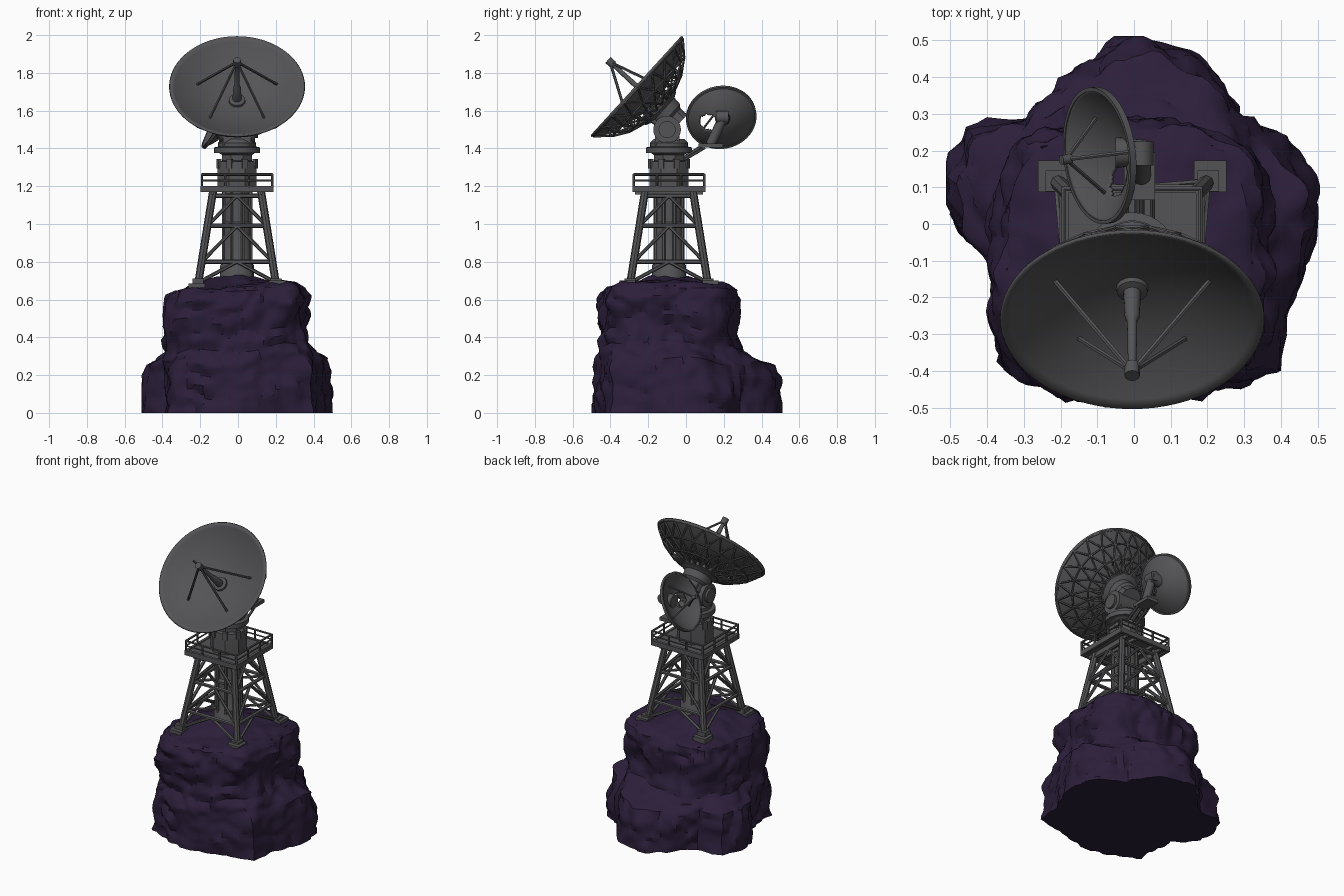
import bpy, bmesh, math
from mathutils import Vector, Matrix, noise

if "Cube" in bpy.data.objects:
    bpy.data.objects.remove(bpy.data.objects["Cube"])

def material(name, col):
    m = bpy.data.materials.new(name)
    m.diffuse_color = (*col, 1)
    m.use_nodes = True
    m.node_tree.nodes["Principled BSDF"].inputs["Base Color"].default_value = m.diffuse_color
    return m

STEEL = material("dark_steel", (0.088, 0.088, 0.093))
ROCK = material("purple_rock", (0.025, 0.0135, 0.043))

def finish(bm, name, mat, angle=35, solid=0):
    bmesh.ops.recalc_face_normals(bm, faces=bm.faces)
    me = bpy.data.meshes.new(name)
    bm.to_mesh(me)
    bm.free()
    me.materials.append(mat)
    ob = bpy.data.objects.new(name, me)
    bpy.context.collection.objects.link(ob)
    bpy.ops.object.select_all(action='DESELECT')
    ob.select_set(True)
    bpy.context.view_layer.objects.active = ob
    bpy.ops.object.shade_smooth_by_angle(angle=math.radians(angle))
    if solid:
        mod = ob.modifiers.new("thickness", 'SOLIDIFY')
        mod.thickness = solid
        mod.offset = 0

def beam(bm, p, q, r, n=6, r2=None):
    p, q = Vector(p), Vector(q)
    d = q - p
    M = Matrix.Translation((p + q) / 2) @ d.to_track_quat('Z', 'Y').to_matrix().to_4x4()
    bmesh.ops.create_cone(bm, cap_ends=True, segments=n, radius1=r,
                          radius2=r if r2 is None else r2, depth=d.length, matrix=M)

def box(bm, c, s, M=None):
    M = (M or Matrix()) @ Matrix.Translation(c) @ Matrix.Diagonal((*s, 1))
    bmesh.ops.create_cube(bm, size=1, matrix=M)

def lathe(bm, prof, n, M=None, turn=0.0):
    """Revolve (radius, z) points around local z; radius 0 becomes a pole."""
    M = M or Matrix()
    rings = []
    for r, z in prof:
        cnt = 1 if r == 0 else n
        rings.append([bm.verts.new(M @ Vector((r * math.cos(turn + 2 * math.pi * i / n),
                      r * math.sin(turn + 2 * math.pi * i / n), z))) for i in range(cnt)])
    for a, b in zip(rings, rings[1:]):
        for i in range(n):
            vs = [a[i % len(a)], a[(i + 1) % len(a)], b[(i + 1) % len(b)], b[i % len(b)]]
            bm.faces.new(list(dict.fromkeys(vs)))

def frame(c, n):
    """Matrix with local z along n and local y leaning upward."""
    z = Vector(n).normalized()
    x = Vector((0, 0, 1)).cross(z).normalized()
    y = z.cross(x)
    return Matrix.Translation(c) @ Matrix((x, y, z)).transposed().to_4x4()

# ---- rock: lobed base blending into a squarish upper boulder
BASE = [.505, .50, .46, .405, .455, .49, .51, .46, .42, .40, .515, .53,
        .49, .395, .42, .52, .50, .49, .49, .485, .50, .555, .48, .475]
LEVELS = [(0, 0, 1), (.10, 0, 1), (.2, .08, 1), (.265, .22, 1), (.305, .7, 1), (.345, .96, .97),
          (.43, 1, .95), (.54, 1, 1), (.60, 1, 1), (.645, 1, .96), (.668, 1, .87), (.685, 1, .6),
          (.715, 1, .3), (.73, 1, .03)]
SEG = 120
bm = bmesh.new()
rows = []
for (z0, t0, s0), (z1, t1, s1) in zip(LEVELS, LEVELS[1:]):
    for k in range(4):
        f = k / 4
        z, t, s = z0 + (z1 - z0) * f, t0 + (t1 - t0) * f, s0 + (s1 - s0) * f
        row = []
        for i in range(SEG):
            a = 2 * math.pi * i / SEG
            u = i / SEG * 24
            j, w = int(u), u - int(u)
            rb = BASE[j] * (1 - w) + BASE[(j + 1) % 24] * w
            ca, sa = math.cos(a), math.sin(a)
            ru = .372 * s / (abs(ca) ** 3.4 + abs(sa) ** 3.4) ** (1 / 3.4)
            low = Vector((rb * ca, rb * sa, 0))
            up = Vector((-.012 + ru * ca, -.09 + ru * sa, 0))
            p = low.lerp(up, t)
            # uneven ledge heights, lumps and creases
            lift = .05 * noise.noise(Vector((ca * 1.7, sa * 1.7, 4))) * math.sin(math.pi * min(z / .64, 1))
            lift += .05 * p.x * t
            q = Vector((p.x, p.y, z))
            amt = .045 * noise.noise(q * 5.5) * (.35 + .65 * t) \
                + .045 * (abs(noise.noise(q * 9 + Vector((7, 3, 1)))) - .22) + .014 * noise.noise(q * 20)
            if z < .66:
                p += Vector((ca, sa, 0)) * amt
            else:
                lift += amt * .5
            row.append(bm.verts.new((max(-.512, min(.506, p.x)), max(-.5, min(.512, p.y)), z + lift)))
        rows.append(row)
for a, b in zip(rows, rows[1:]):
    for i in range(SEG):
        bm.faces.new((a[i], a[(i + 1) % SEG], b[(i + 1) % SEG], b[i]))
bm.faces.new(rows[0])
bm.faces.new(rows[-1])
finish(bm, "rock", ROCK, 32)

# ---- lattice tower
CX, CY = -.005, -.09
T = Vector((CX, CY, 0))
SIGNS = [(-1, -1), (1, -1), (1, 1), (-1, 1)]

def half(z):
    return .208 + (.126 - .208) * (z - .67) / .51

def corner(k, z):
    sx, sy = SIGNS[k % 4]
    return T + Vector((sx * half(z), sy * half(z), z))

legs, braces, feet = bmesh.new(), bmesh.new(), bmesh.new()
for k in range(4):
    beam(legs, corner(k, .65), corner(k, 1.18), .021, 8)
    sx, sy = SIGNS[k]
    box(feet, T + Vector((sx * .213, sy * .22, .655 + .008 * sx)), (.088, .085, .075))
    box(feet, T + Vector((sx * .207, sy * .207, .695)), (.058, .058, .035))
    for z in (.80, .99, 1.15):
        beam(braces, corner(k, z), corner(k + 1, z), .012)
    for za, zb in ((.69, .80), (.80, .99), (.99, 1.15)):
        mid = (corner(k, zb) + corner(k + 1, zb)) / 2
        beam(braces, corner(k, za), mid, .010)
        beam(braces, corner(k + 1, za), mid, .010)
    for z in (.80, .99):
        beam(braces, corner(k, z), T + Vector((0, 0, z)), .009)
finish(legs, "tower_legs", STEEL)
finish(braces, "tower_braces", STEEL)
finish(feet, "tower_footings", STEEL)

# ---- central column with ribs and pipes
bm = bmesh.new()
M = Matrix.Translation(T)
lathe(bm, [(0, .62), (.09, .62), (.09, .78), (.076, .80), (.076, .98), (.085, .985), (.085, 1.0),
           (.07, 1.01), (.07, 1.18), (0, 1.18)], 16, M)
for i in range(8):
    a = math.pi * (i + .5) / 4
    p = T + Vector((math.cos(a), math.sin(a), 0)) * .078
    beam(bm, p + Vector((0, 0, .65)), p + Vector((0, 0, 1.18)), .010)
finish(bm, "central_column", STEEL)

# ---- platform and railings
bm = bmesh.new()
box(bm, T + Vector((0, 0, 1.187)), (.37, .37, .018))
for s in (-1, 1):
    box(bm, T + Vector((s * .183, 0, 1.185)), (.018, .385, .032))
    box(bm, T + Vector((0, s * .183, 1.185)), (.385, .018, .032))
    for k in (.07, .13):
        box(bm, T + Vector((s * k, 0, 1.168)), (.016, .36, .022))
finish(bm, "platform", STEEL)
bm = bmesh.new()
for k in range(4):
    a, b = [T + Vector((x * .186, y * .186, 0)) for x, y in (SIGNS[k], SIGNS[(k + 1) % 4])]
    for z, r in ((1.23, .005), (1.262, .007)):
        beam(bm, a + Vector((0, 0, z)), b + Vector((0, 0, z)), r)
    for f in (0, .33, .67):
        p = a.lerp(b, f)
        beam(bm, p + Vector((0, 0, 1.19)), p + Vector((0, 0, 1.265)), .007)
finish(bm, "railings", STEEL)

# ---- pedestal, turntable and elevation drive
bm = bmesh.new()
lathe(bm, [(0, 1.19), (.112, 1.19), (.112, 1.30), (.108, 1.33), (.085, 1.335), (.085, 1.365),
           (.11, 1.38), (0, 1.38)], 8, M, math.pi / 8)
lathe(bm, [(0, 1.375), (.122, 1.375), (.122, 1.405), (.1, 1.41), (.1, 1.43), (.08, 1.45), (0, 1.45)], 32, M)
for i in range(8):
    a = math.pi * (i + .5) / 4
    box(bm, (.104, 0, 1.32), (.018, .03, .05), M @ Matrix.Rotation(a, 4, 'Z'))
finish(bm, "pedestal", STEEL)
bm = bmesh.new()
beam(bm, (CX - .095, -.1, 1.5), (CX + .095, -.1, 1.5), .073, 28)
beam(bm, (CX - .11, -.1, 1.5), (CX + .11, -.1, 1.5), .045, 20)
box(bm, (CX, -.1, 1.455), (.15, .13, .1))
finish(bm, "elevation_drive", STEEL)

# ---- main dish
R, D = .357, .125
DM = frame((CX, -.262, 1.73), (0, -.738, .675))

def bowl(radius, depth, rings):
    return [(radius * i / rings, -depth * (1 - (i / rings) ** 2)) for i in range(rings + 1)]

bm = bmesh.new()
lathe(bm, bowl(R, D, 16), 72, DM)
finish(bm, "main_dish", STEEL, 50, .01)

# back lattice of triangles
bm = bmesh.new()
NODES = [(.350, -.012), (.285, -.085), (.205, -.136), (.12, -.165)]
N = 20
def node(k, i):
    r, z = NODES[k]
    a = 2 * math.pi * (i + k * .5) / N
    return DM @ Vector((r * math.cos(a), r * math.sin(a), z))
def on_dish(r, a):
    return DM @ Vector((r * math.cos(a), r * math.sin(a), -D * (1 - (r / R) ** 2)))
for k in range(4):
    for i in range(N):
        beam(bm, node(k, i), node(k, i + 1), .006, 5)
        if k:
            a = 2 * math.pi * (i + k * .5) / N
            beam(bm, node(k, i), node(k - 1, i), .006, 5)
            beam(bm, node(k, i), node(k - 1, i + 1), .006, 5)
            beam(bm, node(k, i), on_dish(NODES[k][0], a), .005, 5)
            beam(bm, node(k, i), on_dish(NODES[k][0] - .05, a), .004, 5)
finish(bm, "main_dish_lattice", STEEL)

# hub joining dish to the drive
bm = bmesh.new()
lathe(bm, [(0, -.12), (.12, -.145), (.12, -.175), (.09, -.19), (.085, -.235), (.07, -.25),
           (.07, -.30), (0, -.30)], 28, DM)
box(bm, (0, -.02, -.24), (.12, .13, .12), DM)
finish(bm, "main_dish_hub", STEEL)

# feed column and four struts
bm = bmesh.new()
tip = Vector((0, 0, .19))
lathe(bm, [(0, -D), (.045, -D), (.042, -.105), (.024, -.10), (.02, -.01), (.014, .0), (.011, .19), (0, .19)], 16, DM)
for sx in (-1, 1):
    for u, x in ((.08, .212), (-.16, .145)):
        r2 = u * u + x * x
        beam(bm, DM @ tip, DM @ Vector((sx * x, u, -D * (1 - r2 / R / R))), .0075, 6)
beam(bm, DM @ Vector((0, 0, .165)), DM @ Vector((0, 0, .205)), .021, 12)
finish(bm, "main_feed", STEEL)

# ---- small dish with a hole broken through its side
r, d = .183, .075
SM = frame((-.098, .186, 1.567), (-.86, -.1, .48))
bm = bmesh.new()
lathe(bm, bowl(r, d, 22), 72)
hole = [f for f in bm.faces if (f.calc_center_median().xy - Vector((.072, .0))).length < .046]
bmesh.ops.delete(bm, geom=hole, context='FACES')
bm.transform(SM)
finish(bm, "small_dish", STEEL, 50, .01)

bm = bmesh.new()
lathe(bm, [(r + .004, -.014), (r + .004, .004), (r - .006, .004), (r - .006, -.014), (r + .004, -.014)], 64, SM)
finish(bm, "small_dish_rim", STEEL)

bm = bmesh.new()
for a in (90, 210, 330):
    c, s = math.cos(math.radians(a)), math.sin(math.radians(a))
    beam(bm, SM @ Vector((0, 0, .1)), SM @ Vector((.12 * c, .12 * s, -.042)), .006)
beam(bm, SM @ Vector((0, 0, .085)), SM @ Vector((0, 0, .115)), .013, 12)
finish(bm, "small_feed", STEEL)

# ---- small dish mount: hub, post, shelf and arm
bm = bmesh.new()
beam(bm, (-.05, .195, 1.56), (.035, .195, 1.56), .042, 20, .034)
beam(bm, (.02, .16, 1.565), (.02, .225, 1.565), .033, 18)
beam(bm, (.02, .195, 1.56), (.02, .13, 1.42), .026, 12)
box(bm, (.015, .13, 1.415), (.085, .13, .022))
beam(bm, (.015, -.03, 1.335), (.015, .08, 1.405), .013, 8)
for x in (-.02, .05):
    beam(bm, (x, -.01, 1.34), (x, .1, 1.405), .008, 6)
finish(bm, "small_dish_mount", STEEL)
